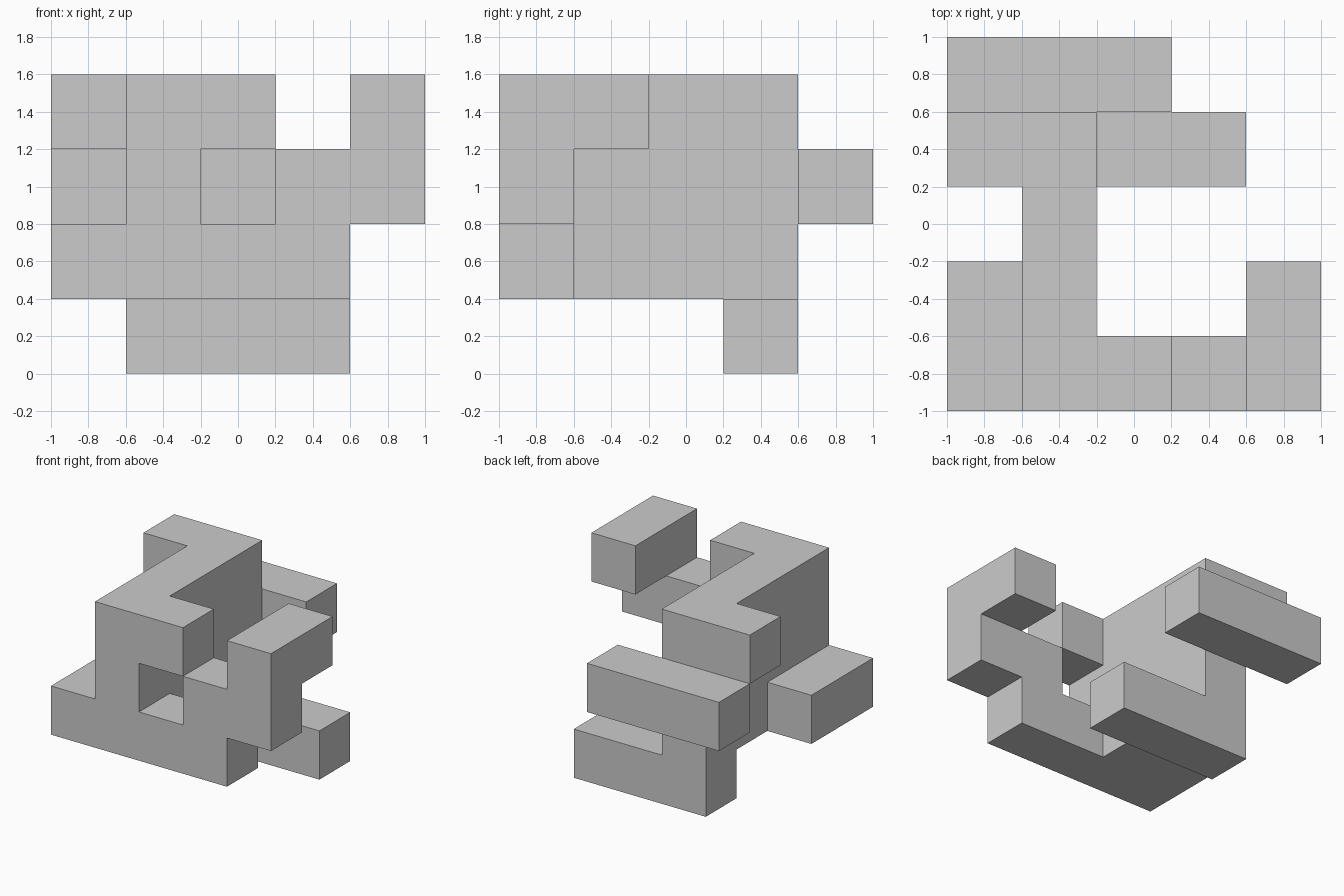
import bpy, bmesh
from mathutils import Vector

if "Cube" in bpy.data.objects:
    bpy.data.objects.remove(bpy.data.objects["Cube"])

CELL = 0.4
ORIGIN = Vector((-1.0, -1.0, 0.0))

# Blocks as inclusive cell ranges: (x0, x1), (y0, y1), (z0, z1)
blocks = [
    ((1, 1), (0, 3), (1, 3)),  # central wall
    ((0, 3), (0, 0), (1, 1)),  # front bar
    ((0, 0), (0, 1), (1, 1)),  # left front block
    ((2, 2), (0, 0), (3, 3)),  # front top overhang
    ((3, 3), (0, 0), (2, 2)),  # step up to the right arm
    ((4, 4), (0, 0), (2, 3)),  # right arm
    ((4, 4), (0, 1), (3, 3)),  # right arm top
    ((0, 0), (3, 3), (3, 3)),  # left top hook
    ((0, 2), (4, 4), (2, 2)),  # back bar
    ((1, 3), (3, 3), (0, 0)),  # base foot
]


def span(r):
    return range(r[0], r[1] + 1)


cells = {(x, y, z) for bx, by, bz in blocks
         for x in span(bx) for y in span(by) for z in span(bz)}

# Outer skin: one quad wherever a filled cell meets an empty one
bm = bmesh.new()
for cell in cells:
    centre = ORIGIN + (Vector(cell) + Vector((0.5, 0.5, 0.5))) * CELL
    for axis in range(3):
        for sign in (-1, 1):
            n = Vector((0, 0, 0))
            n[axis] = sign
            if tuple(c + int(d) for c, d in zip(cell, n)) in cells:
                continue
            u = Vector((0, 0, 0))
            u[(axis + 1) % 3] = 1
            v = n.cross(u)
            corners = [n - u - v, n + u - v, n + u + v, n - u + v]
            bm.faces.new([bm.verts.new(centre + c * CELL / 2) for c in corners])

# Weld and merge coplanar quads into large flat faces
bmesh.ops.remove_doubles(bm, verts=bm.verts, dist=0.001)
bmesh.ops.dissolve_limit(bm, angle_limit=0.01, verts=bm.verts, edges=bm.edges)

mesh = bpy.data.meshes.new("block_sculpture")
bm.to_mesh(mesh)
bm.free()
bpy.context.collection.objects.link(bpy.data.objects.new("block_sculpture", mesh))
